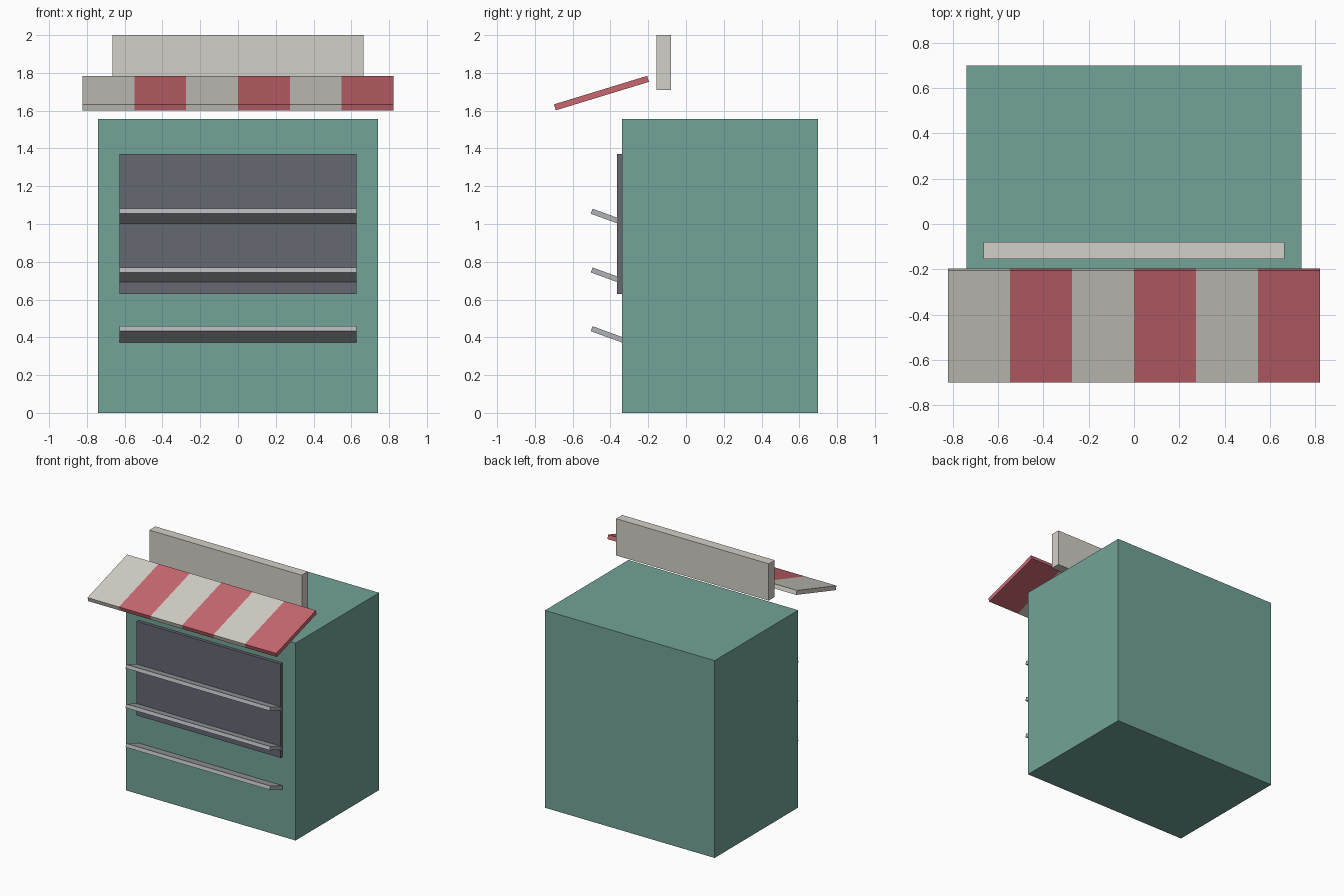
import bpy
import math

cube = bpy.data.objects.get("Cube")
if cube:
    bpy.data.objects.remove(cube, do_unlink=True)


def material(name, rgb):
    mat = bpy.data.materials.new(name)
    mat.use_nodes = True
    color = (*rgb, 1.0)
    mat.diffuse_color = color
    mat.node_tree.nodes["Principled BSDF"].inputs["Base Color"].default_value = color
    return mat


def box(name, size, center, mat, tilt=0.0):
    """Box with its size baked in, tilted about the x axis in degrees."""
    bpy.ops.mesh.primitive_cube_add(size=1, location=center)
    obj = bpy.context.object
    obj.name = name
    obj.scale = size
    bpy.ops.object.transform_apply(location=False, rotation=False, scale=True)
    obj.rotation_euler.x = math.radians(tilt)
    obj.data.materials.append(mat)
    return obj


teal = material("teal_paint", (0.17, 0.37, 0.31))
slate = material("dark_slate", (0.133, 0.138, 0.171))
metal = material("shelf_metal", (0.434, 0.445, 0.468))
cream = material("cream", (0.65, 0.63, 0.578))
red = material("awning_red", (0.578, 0.138, 0.162))

# Kiosk body, display opening and sign board
box("kiosk_body", (1.48, 1.04, 1.555), (0, 0.18, 0.7775), teal)
box("display_panel", (1.256, 0.06, 0.74), (0, -0.335, 1.0), slate)
box("sign_board", (1.33, 0.075, 0.29), (0, -0.1175, 1.855), cream)

# Three shelves sloping down into the front
for i in range(3):
    box(f"shelf_{i + 1}", (1.256, 0.22, 0.028),
        (0, -0.396, 0.408 + 0.311 * i), metal, tilt=-20)

# Awning of six alternating stripes
stripes = 6
width = 1.645 / stripes
for i in range(stripes):
    x = (i - (stripes - 1) / 2) * width
    box(f"awning_stripe_{i + 1}", (width, 0.516, 0.033),
        (x, -0.4475, 1.693), red if i % 2 else cream, tilt=17)
